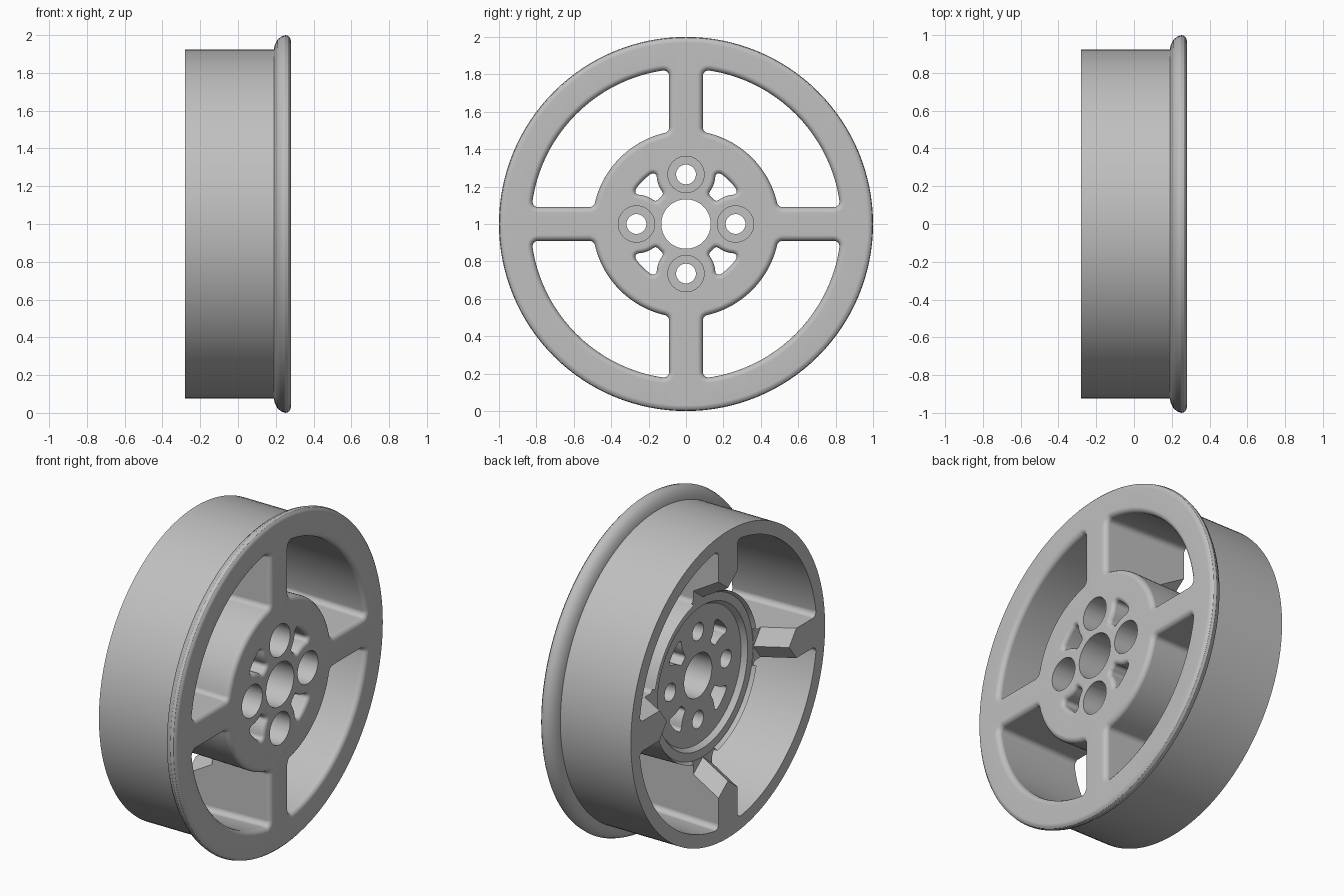
import bpy, bmesh
from math import sin, cos, pi, atan2, acos, asin, sqrt

cube = bpy.data.objects.get("Cube")
if cube:
    bpy.data.objects.remove(cube, do_unlink=True)

FRONT, REAR = 0.28, -0.28
BOLT_R = 0.265      # bolt circle radius
SPOKE = 0.09        # half width of a spoke


def make_object(name, bm):
    bmesh.ops.recalc_face_normals(bm, faces=bm.faces[:])
    mesh = bpy.data.meshes.new(name)
    bm.to_mesh(mesh)
    bm.free()
    obj = bpy.data.objects.new(name, mesh)
    bpy.context.collection.objects.link(obj)
    return obj


def arc(cx, cy, r, a0, a1, n):
    return [(cx + r * cos(a0 + (a1 - a0) * i / n),
             cy + r * sin(a0 + (a1 - a0) * i / n)) for i in range(n + 1)]


def opening(outer, inner, side, c, d, boss=False):
    """Rounded opening between two radii, symmetric about 45 degrees.
    Its sides are straight spokes or round bolt bosses; d widens it."""
    def corner(rho):
        if boss:
            q = side + c
            return acos((rho * rho + BOLT_R ** 2 - q * q) / (2 * rho * BOLT_R))
        return asin((side + c) / rho)

    def toward_side(x, y):
        return atan2(-y, BOLT_R - x) if boss else -pi / 2

    ta, tb = corner(outer - c), corner(inner + c)
    ax, ay = (outer - c) * cos(ta), (outer - c) * sin(ta)
    bx, by = (inner + c) * cos(tb), (inner + c) * sin(tb)
    fa, fb = toward_side(ax, ay), toward_side(bx, by)
    half = arc(0, 0, outer + d, pi / 4, ta, 16)
    half += arc(ax, ay, c + d, ta, fa, 6)[1:]
    if boss:
        half += arc(BOLT_R, 0, side - d, fa + pi, fb + pi, 5)[1:-1]
    half += arc(bx, by, c + d, fb, tb - pi, 6)
    half += arc(0, 0, inner - d, tb, pi / 4, 12)[1:]
    return half + [(y, x) for x, y in half[-2:0:-1]]


def loft(bm, rings, quarter):
    """Bridge rings of (x, outline), turned by quarter turns about the axis."""
    ca, sa = cos(quarter * pi / 2), sin(quarter * pi / 2)
    loops = [[bm.verts.new((x, y * ca - z * sa, y * sa + z * ca + 1))
              for y, z in pts] for x, pts in rings]
    n = len(loops[0])
    for lo, hi in zip(loops, loops[1:]):
        for i in range(n):
            j = (i + 1) % n
            bm.faces.new((lo[i], lo[j], hi[j], hi[i]))
    bm.faces.new(loops[0])
    bm.faces.new(loops[-1])


def rounded_rings(f, outline, last):
    """Rings of a cutter whose front mouth flares with radius f."""
    rings = [(FRONT + 0.03, outline(f, 0))]
    for i in range(5):
        a = i * pi / 8
        rings.append((FRONT - f * (1 - cos(a)), outline(f * (1 - sin(a)), 0)))
    return rings + [(last, outline(0, 1))]


def subtract(target, name, ring_sets):
    bm = bmesh.new()
    for rings in ring_sets:
        for k in range(4):
            loft(bm, rings, k)
    cutter = make_object(name, bm)
    cutter.hide_render = True
    mod = target.modifiers.new(name, "BOOLEAN")
    mod.operation, mod.solver, mod.object = "DIFFERENCE", "EXACT", cutter
    bpy.context.view_layer.objects.active = target
    bpy.ops.object.modifier_apply(modifier=name)
    bpy.data.objects.remove(cutter, do_unlink=True)


# Turned blank: bore, recessed rear hub, barrel and rolled front flange
profile = [(FRONT, 0.132), (-0.08, 0.132), (-0.08, 0.41), (-0.11, 0.43),
           (-0.11, 0.48), (REAR, 0.58), (REAR, 0.925), (0.19, 0.925),
           (0.195, 0.95), (0.21, 0.977), (0.23, 0.993), (0.25, 1.0),
           (0.266, 0.996), (0.276, 0.985), (FRONT, 0.97)]
bm = bmesh.new()
verts = [bm.verts.new((x, 0, r + 1)) for x, r in profile]
edges = [bm.edges.new((a, b)) for a, b in zip(verts, verts[1:] + verts[:1])]
bmesh.ops.spin(bm, geom=verts + edges, cent=(0, 0, 1), axis=(1, 0, 0),
               angle=2 * pi, steps=128, use_merge=True)
bmesh.ops.remove_doubles(bm, verts=bm.verts[:], dist=1e-5)
wheel = make_object("wheel", bm)

# Four large windows that leave the spokes, flared at the front
subtract(wheel, "windows", [rounded_rings(
    0.03, lambda d, t: opening(0.83 + 0.018 * t, 0.5 - 0.01 * t, SPOKE, 0.03, d),
    REAR - 0.05)])

# Ridged rear faces of the spokes
def roof(x):
    r = 0.482 + (-0.11 - x) * 0.1 / 0.17
    return (x, [(r, 0), (r + 0.085, 0.11), (r - 0.03, 0.11),
                (r - 0.03, -0.11), (r + 0.085, -0.11)])


subtract(wheel, "spoke_ridges", [[roof(-0.112), roof(REAR - 0.04)]])

# Counterbored bolt holes and lightening pockets in the hub
def bolt(x, r):
    return (x, arc(BOLT_R, 0, r, 0, 2 * pi, 40)[:-1])


bolt_rings = [bolt(FRONT + 0.03, 0.097), bolt(0.0, 0.097),
              bolt(0.0, 0.053), bolt(-0.14, 0.053)]
pocket_rings = rounded_rings(
    0.025, lambda d, t: opening(0.327, 0.197, 0.157, 0.02, d, True), -0.14)
subtract(wheel, "hub_holes", [bolt_rings, pocket_rings])

# Grey metal finish
grey = bpy.data.materials.new("grey_metal")
grey.use_nodes = True
colour = (0.527, 0.527, 0.527, 1)
grey.diffuse_color = colour
grey.node_tree.nodes["Principled BSDF"].inputs["Base Color"].default_value = colour
wheel.data.materials.clear()
wheel.data.materials.append(grey)
for face in wheel.data.polygons:
    face.material_index = 0

bpy.ops.object.select_all(action="DESELECT")
wheel.select_set(True)
bpy.context.view_layer.objects.active = wheel
bpy.ops.object.shade_smooth_by_angle(angle=pi / 6)
weighted = wheel.modifiers.new("clean_shading", "WEIGHTED_NORMAL")
weighted.keep_sharp = True
